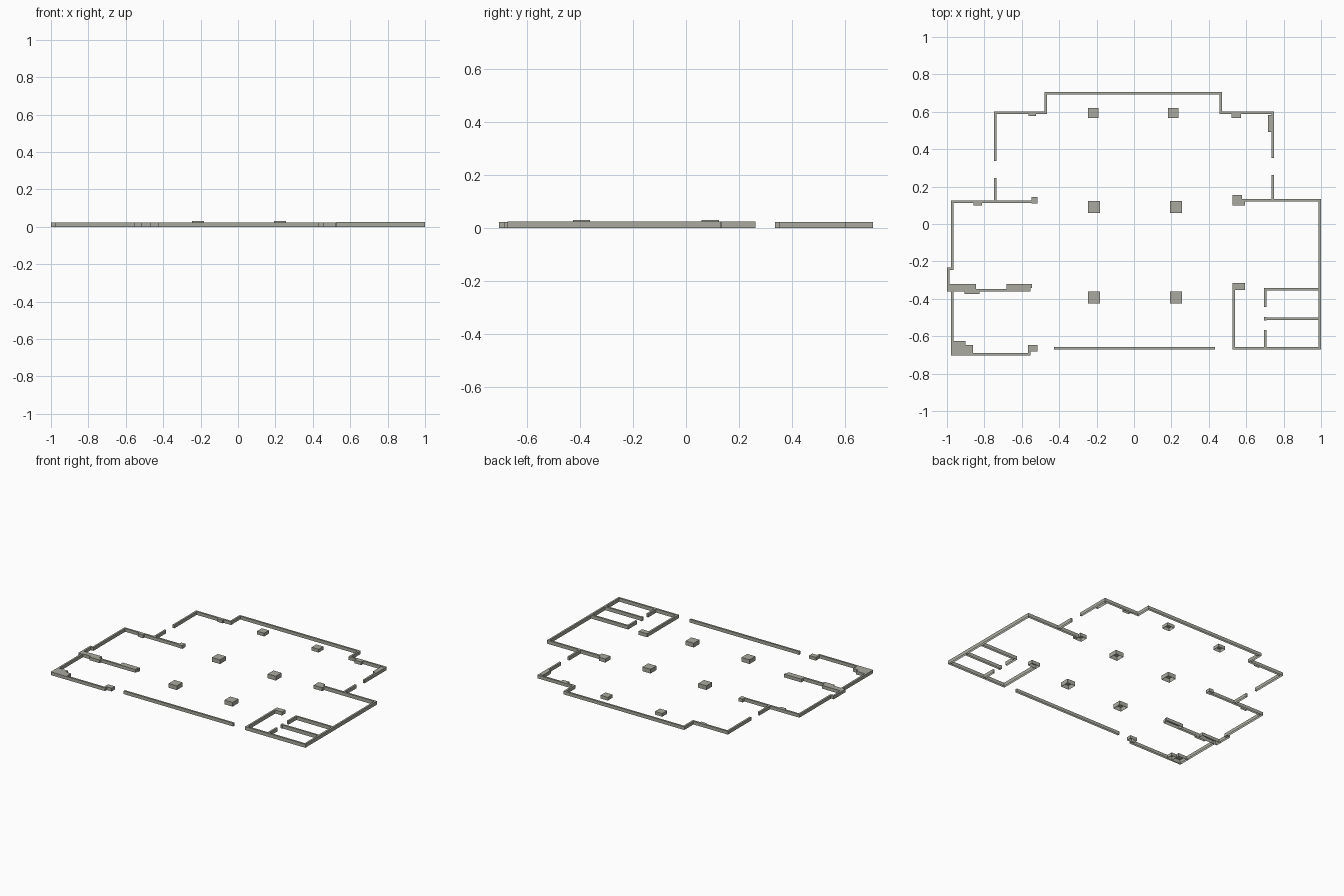
import bpy, bmesh
from mathutils import Vector

if "Cube" in bpy.data.objects:
    bpy.data.objects.remove(bpy.data.objects["Cube"])

T = 0.0135          # wall thickness
LOW, MID, TALL = 0.023, 0.025, 0.030
DX, DY = 0.002, -0.006   # centres the plan

stone = bpy.data.materials.new("warm_grey")
stone.diffuse_color = (0.4, 0.4, 0.35, 1)
stone.use_nodes = True
stone.node_tree.nodes["Principled BSDF"].inputs["Base Color"].default_value = stone.diffuse_color


def finish(name, bm):
    bmesh.ops.recalc_face_normals(bm, faces=bm.faces)
    # the plan pieces are hollow shells, open on the underside
    under = [f for f in bm.faces if f.calc_center_median().z < 1e-5]
    bmesh.ops.delete(bm, geom=under, context='FACES_ONLY')
    mesh = bpy.data.meshes.new(name)
    bm.to_mesh(mesh)
    bm.free()
    mesh.materials.append(stone)
    obj = bpy.data.objects.new(name, mesh)
    bpy.context.collection.objects.link(obj)


def block(name, x0, x1, y0, y1, h=LOW):
    bm = bmesh.new()
    bmesh.ops.create_cube(bm, size=1)
    for v in bm.verts:
        v.co = ((x0 if v.co.x < 0 else x1) + DX,
                (y0 if v.co.y < 0 else y1) + DY,
                0 if v.co.z < 0 else h)
    finish(name, bm)


def wall(name, path, h=LOW):
    """Mitred wall of constant thickness along a centre line."""
    pts = [Vector((x + DX, y + DY, 0)) for x, y in path]
    normals = []
    for a, b in zip(pts, pts[1:]):
        d = (b - a).normalized()
        normals.append(Vector((-d.y, d.x, 0)))
    bm = bmesh.new()
    rings = []
    for i, p in enumerate(pts):
        n0, n1 = normals[max(i - 1, 0)], normals[min(i, len(normals) - 1)]
        off = (n0 + n1) / (1 + n0.dot(n1)) * T / 2
        up = Vector((0, 0, h))
        rings.append([bm.verts.new(c) for c in (p - off, p + off, p + off + up, p - off + up)])
    for r, s in zip(rings, rings[1:]):
        for k in range(4):
            m = (k + 1) % 4
            bm.faces.new((r[k], r[m], s[m], s[k]))
    bm.faces.new(rings[0])
    bm.faces.new(rings[-1])
    finish(name, bm)


# outer walls, back part with projecting bay
wall("back_wall", [(-0.745, 0.342), (-0.745, 0.6), (-0.475, 0.6), (-0.475, 0.704),
                   (0.462, 0.704), (0.462, 0.6), (0.74, 0.6), (0.74, 0.358)])
wall("back_left_return", [(-0.745, 0.251), (-0.745, 0.131)])
wall("back_right_return", [(0.74, 0.267), (0.74, 0.139)], MID)

# left wing walls
wall("left_wall", [(-0.545, 0.125), (-0.975, 0.125), (-0.975, -0.232),
                   (-0.995, -0.232), (-0.995, -0.355)])
wall("left_front_wall", [(-0.975, -0.35), (-0.975, -0.691), (-0.562, -0.691), (-0.562, -0.642)])
wall("left_partition", [(-0.85, -0.349), (-0.683, -0.349)])

# front and right wing walls
wall("front_wall", [(-0.431, -0.659), (0.431, -0.659)])
wall("right_wall", [(0.575, 0.132), (0.991, 0.132), (0.991, -0.659),
                    (0.532, -0.659), (0.532, -0.348)], MID)

# small rooms in the right wing
wall("room_wall_back", [(0.985, -0.344), (0.7, -0.344), (0.7, -0.437)], MID)
wall("room_wall_middle", [(0.985, -0.501), (0.707, -0.501)], MID)
block("room_door_post", 0.693, 0.707, -0.511, -0.49, MID)
wall("room_wall_front", [(0.7, -0.562), (0.7, -0.652)], MID)

# free standing columns
for side, cx in (("left", -0.217), ("right", 0.222)):
    block(f"column_middle_{side}", cx - 0.032, cx + 0.032, 0.065, 0.13, TALL)
    block(f"column_front_{side}", cx - 0.032, cx + 0.032, -0.42, -0.355, TALL)
block("column_back_left", -0.249, -0.193, 0.573, 0.626)
block("column_back_right", 0.179, 0.235, 0.573, 0.626)

# pilasters and thick wall parts
for name, *box in (
        ("pilaster_back_left", -0.567, -0.527, 0.583, 0.595),
        ("pilaster_back_right", 0.519, 0.57, 0.573, 0.605),
        ("pilaster_side_right", 0.715, 0.735, 0.498, 0.588),
        ("left_wall_end", -0.549, -0.517, 0.115, 0.15),
        ("left_wall_pilaster", -0.859, -0.816, 0.104, 0.12),
        ("partition_thick_outer", -0.998, -0.848, -0.355, -0.316),
        ("partition_thick_step", -0.907, -0.827, -0.369, -0.349),
        ("partition_thick_inner", -0.683, -0.555, -0.356, -0.316),
        ("partition_tip", -0.555, -0.547, -0.335, -0.316),
        ("corner_block_deep", -0.98, -0.902, -0.69, -0.62),
        ("corner_block_wide", -0.902, -0.862, -0.69, -0.642),
        ("front_left_post", -0.57, -0.517, -0.677, -0.642)):
    block(name, *box)
block("right_wall_end_post", 0.525, 0.576, 0.104, 0.16, MID)
block("right_wall_end_step", 0.576, 0.592, 0.104, 0.132, MID)
block("right_room_post", 0.525, 0.592, -0.348, -0.31, MID)
